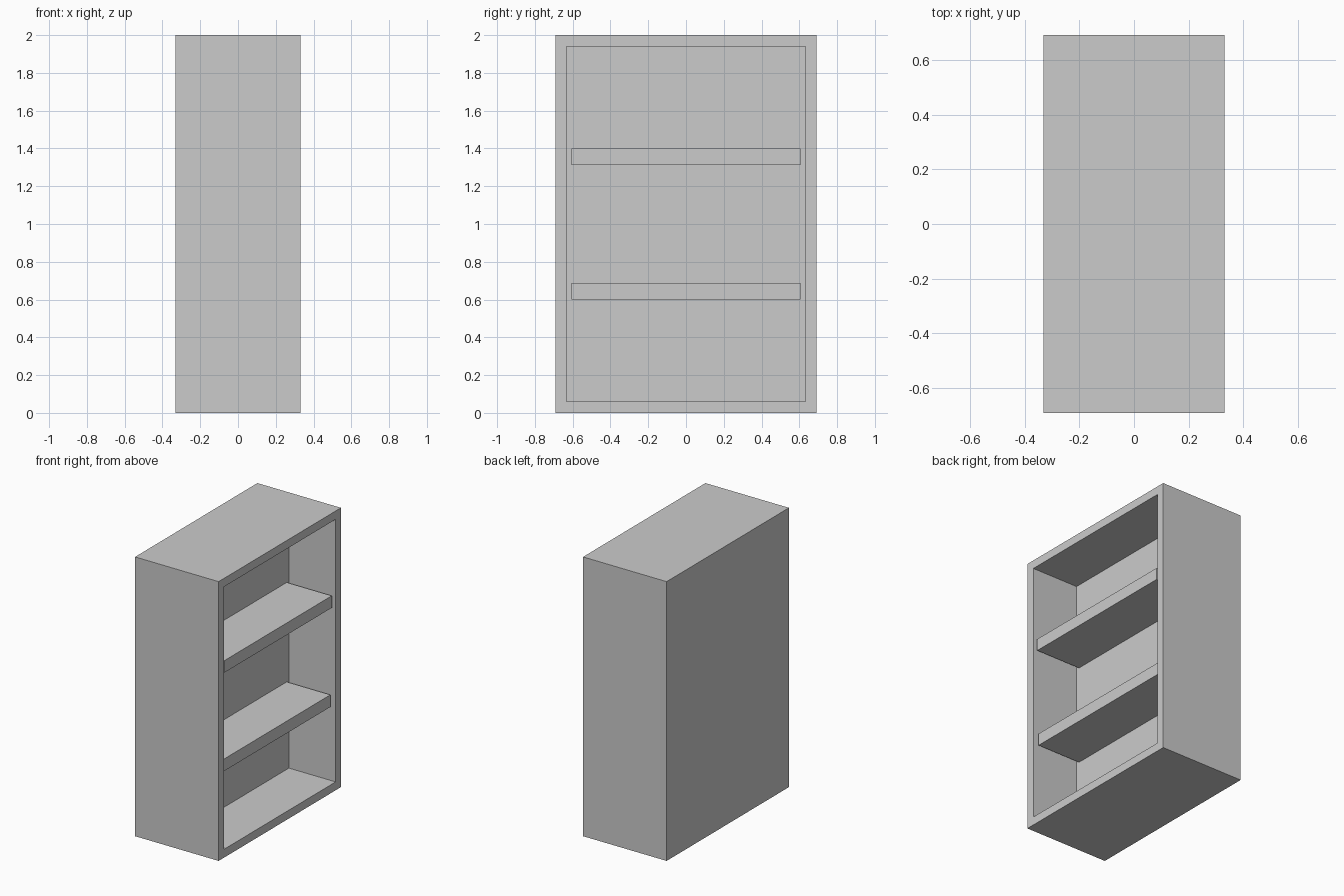
import bpy, bmesh
from mathutils import Matrix, Vector

if "Cube" in bpy.data.objects:
    bpy.data.objects.remove(bpy.data.objects["Cube"])

grey = bpy.data.materials.new("light_grey")
grey.diffuse_color = (0.6, 0.6, 0.6, 1)
grey.use_nodes = True
grey.node_tree.nodes["Principled BSDF"].inputs["Base Color"].default_value = grey.diffuse_color

HX, HY, H = 0.331, 0.692, 2.0      # half depth, half width, height
FRAME, RECESS = 0.085, 0.37        # frame thickness, cavity depth


def box(lo, hi):
    lo, hi = Vector(lo), Vector(hi)
    bm = bmesh.new()
    bmesh.ops.create_cube(bm, size=1, matrix=Matrix.Translation((lo + hi) / 2)
                          @ Matrix.Diagonal((*(hi - lo), 1)))
    return bm


def finish(bm, name):
    bmesh.ops.recalc_face_normals(bm, faces=bm.faces)
    me = bpy.data.meshes.new(name)
    bm.to_mesh(me)
    bm.free()
    me.materials.append(grey)
    bpy.context.collection.objects.link(bpy.data.objects.new(name, me))


# Cabinet body: solid block with the +x face inset and pushed in
bm = box((-HX, -HY, 0), (HX, HY, H))
bm.normal_update()
opening = max(bm.faces, key=lambda f: f.normal.x)
bmesh.ops.inset_region(bm, faces=[opening], thickness=FRAME)
back = bmesh.ops.extrude_discrete_faces(bm, faces=[opening])["faces"][0]
bmesh.ops.translate(bm, verts=back.verts, vec=(-RECESS, 0, 0))
finish(bm, "cabinet_body")

# Shelves between the side walls, slightly set back from the opening
for name, z0, z1, setback in (("lower_shelf", 0.60, 0.687, 0.024),
                              ("upper_shelf", 1.313, 1.399, 0.013)):
    finish(box((HX - RECESS, -HY + FRAME, z0),
               (HX - setback, HY - FRAME, z1)), name)
